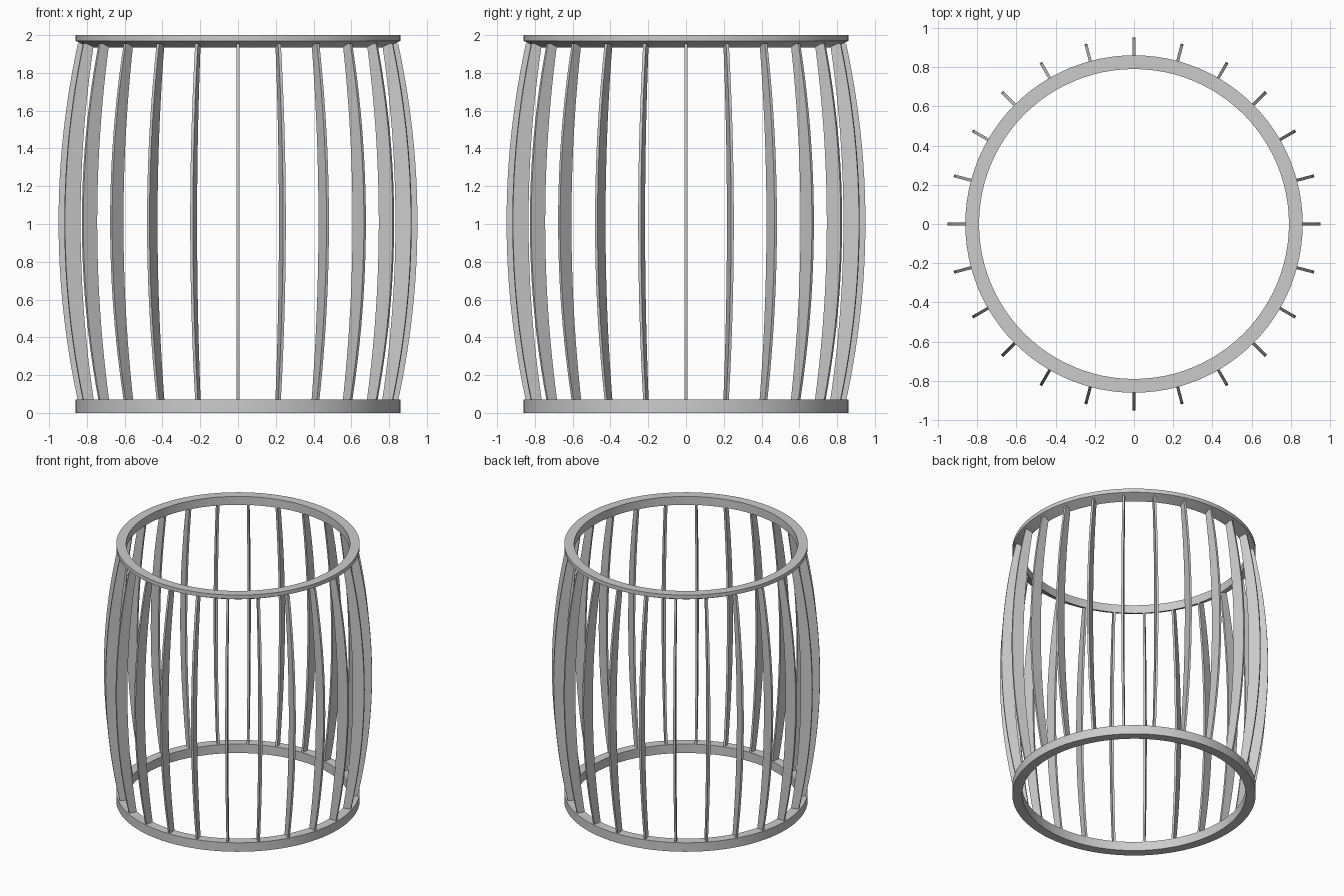
import bpy, bmesh, math

if "Cube" in bpy.data.objects:
    bpy.data.objects.remove(bpy.data.objects["Cube"])

RIBS = 24
RING_SIDES = 96
THICK = 0.015

grey = bpy.data.materials.new("neutral_grey")
grey.diffuse_color = (0.6, 0.6, 0.6, 1)
grey.use_nodes = True
grey.node_tree.nodes["Principled BSDF"].inputs["Base Color"].default_value = grey.diffuse_color


def add_object(name, bm):
    bmesh.ops.recalc_face_normals(bm, faces=bm.faces)
    mesh = bpy.data.meshes.new(name)
    bm.to_mesh(mesh)
    bm.free()
    mesh.materials.append(grey)
    obj = bpy.data.objects.new(name, mesh)
    bpy.context.collection.objects.link(obj)
    return obj


def ring(name, section):
    """Revolve a closed (radius, z) section around the z axis."""
    bm = bmesh.new()
    loops = []
    for i in range(RING_SIDES):
        a = math.tau * i / RING_SIDES
        loops.append([bm.verts.new((r * math.cos(a), r * math.sin(a), z)) for r, z in section])
    n = len(section)
    for i in range(RING_SIDES):
        p, q = loops[i], loops[(i + 1) % RING_SIDES]
        for j in range(n):
            k = (j + 1) % n
            bm.faces.new((p[j], q[j], q[k], p[k]))
    return add_object(name, bm)


def rib(name, angle, steps=24, z0=0.065, z1=1.955):
    """Thin upright slat that bows outwards and is widest at mid height."""
    bm = bmesh.new()
    c, s = math.cos(angle), math.sin(angle)
    rows = []
    for i in range(steps + 1):
        t = i / steps
        bow = 1 - (2 * t - 1) ** 2
        z = z0 + (z1 - z0) * t
        r_in, r_out = 0.792 + 0.073 * bow, 0.848 + 0.102 * bow
        h = THICK / 2
        rows.append([bm.verts.new((r * c - w * s, r * s + w * c, z))
                     for r, w in ((r_in, -h), (r_out, -h), (r_out, h), (r_in, h))])
    for p, q in zip(rows, rows[1:]):
        for j in range(4):
            k = (j + 1) % 4
            bm.faces.new((p[j], p[k], q[k], q[j]))
    bm.faces.new(rows[0])
    bm.faces.new(rows[-1])
    return add_object(name, bm)


# Hoops: square bottom one, top one with a sloping underside
parts = [
    ring("bottom_ring", [(0.79, 0), (0.86, 0), (0.86, 0.07), (0.79, 0.07)]),
    ring("top_ring", [(0.79, 1.935), (0.86, 1.97), (0.86, 2.0), (0.79, 2.0)]),
]

# Bowed slats around the drum
for i in range(RIBS):
    parts.append(rib(f"rib_{i + 1:02d}", math.tau * i / RIBS))

# Smooth curves, sharp edges
for obj in parts:
    obj.select_set(True)
bpy.context.view_layer.objects.active = parts[0]
bpy.ops.object.shade_smooth_by_angle(angle=math.radians(25))
